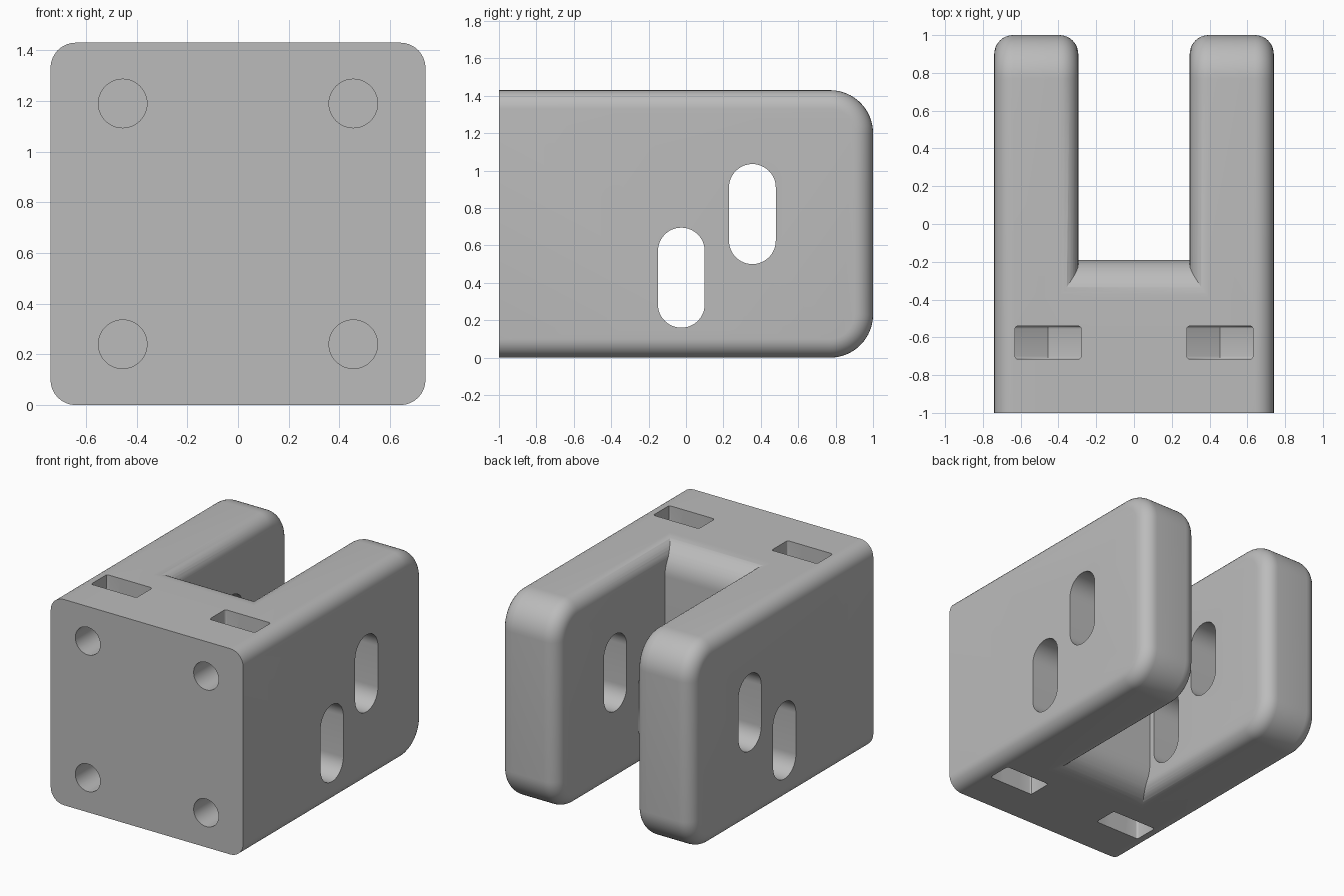
import bpy
import bmesh
import math
from mathutils import Vector

if "Cube" in bpy.data.objects:
    bpy.data.objects.remove(bpy.data.objects["Cube"], do_unlink=True)

HALF_W, HEIGHT, INNER = 0.74, 1.43, 0.295
MID = HEIGHT / 2

grey = bpy.data.materials.new("plain grey")
grey.use_nodes = True
grey.diffuse_color = (0.5, 0.5, 0.5, 1)
grey.node_tree.nodes["Principled BSDF"].inputs["Base Color"].default_value = (0.5, 0.5, 0.5, 1)


def arc(cx, cy, r, start, end, steps):
    """Points along a circular arc, angles in degrees."""
    return [(cx + r * math.cos(math.radians(start + (end - start) * i / steps)),
             cy + r * math.sin(math.radians(start + (end - start) * i / steps)))
            for i in range(steps + 1)]


def prism(name, profile, axis, low, high, bevel=0, keep=None, segments=8):
    """Extrude a closed profile along x or y, optionally rounding its two rims."""
    place = (lambda p, t: (t, p[0], p[1])) if axis == "x" else (lambda p, t: (p[0], t, p[1]))
    bm = bmesh.new()
    face = bm.faces.new([bm.verts.new(place(p, low)) for p in profile])
    out = bmesh.ops.extrude_face_region(bm, geom=[face])
    shift = Vector(place((0, 0), high - low))
    bmesh.ops.translate(bm, vec=shift, verts=[v for v in out["geom"] if isinstance(v, bmesh.types.BMVert)])
    bmesh.ops.recalc_face_normals(bm, faces=bm.faces)
    if bevel:
        index = 0 if axis == "x" else 1
        rims = [e for e in bm.edges
                if abs(e.verts[0].co[index] - e.verts[1].co[index]) < 1e-5
                and (keep is None or keep(e))]
        bmesh.ops.bevel(bm, geom=rims, offset=bevel, offset_type='OFFSET',
                        segments=segments, profile=0.5, affect='EDGES')
    mesh = bpy.data.meshes.new(name)
    bm.to_mesh(mesh)
    bm.free()
    obj = bpy.data.objects.new(name, mesh)
    bpy.context.collection.objects.link(obj)
    mesh.materials.append(grey)
    return obj


def combine(target, other, operation):
    """Apply an exact boolean and discard the second object."""
    mod = target.modifiers.new(operation.lower(), 'BOOLEAN')
    mod.operation, mod.solver, mod.object = operation, 'EXACT', other
    bpy.context.view_layer.objects.active = target
    bpy.ops.object.modifier_apply(modifier=mod.name)
    bpy.data.objects.remove(other, do_unlink=True)


# Solid front block with large rounded rear edges
R = 0.2
block = [(-1, 0)] + arc(-0.19 - R, R, R, -90, 0, 16) + arc(-0.19 - R, HEIGHT - R, R, 0, 90, 16) + [(-1, HEIGHT)]
bracket = prism("clevis_bracket", block, "x", -0.52, 0.52)

# Side arms, rounded everywhere except on the flat front end
R = 0.23
side = [(-1, 0)] + arc(1 - R, R, R, -90, 0, 16) + arc(1 - R, HEIGHT - R, R, 0, 90, 16) + [(-1, HEIGHT)]
not_front = lambda e: max(v.co.y for v in e.verts) > -0.99
for low, high in ((-HALF_W, -INNER), (INNER, HALF_W)):
    combine(bracket, prism("arm", side, "x", low, high, 0.1, not_front), 'UNION')

# Vertical slots through both arms
for y, z0, z1 in ((-0.025, 0.16, 0.695), (0.355, 0.5, 1.035)):
    r = 0.125
    slot = arc(y, z1 - r, r, 0, 180, 24) + arc(y, z0 + r, r, 180, 360, 24)
    combine(bracket, prism("slot", slot, "x", -1, 1), 'DIFFERENCE')

# Screw holes in the front face, each with a pointed nut pocket
for x in (-0.455, 0.455):
    for s in (-1, 1):
        z = MID + s * 0.475
        pocket = [(x - 0.175, z + s * 0.5), (x - 0.175, z - s * 0.1), (x, z - s * 0.2),
                  (x + 0.175, z - s * 0.1), (x + 0.175, z + s * 0.5)]
        combine(bracket, prism("nut_pocket", pocket, "y", -0.715, -0.54, 0.015, segments=3), 'DIFFERENCE')
        hole = arc(x, z, 0.096, 0, 360, 40)[:-1]
        combine(bracket, prism("screw_hole", hole, "y", -1.2, -0.35), 'DIFFERENCE')

# Smooth shading with crisp edges
bpy.ops.object.select_all(action='DESELECT')
bracket.select_set(True)
bpy.context.view_layer.objects.active = bracket
bpy.ops.object.shade_smooth_by_angle(angle=math.radians(30))
